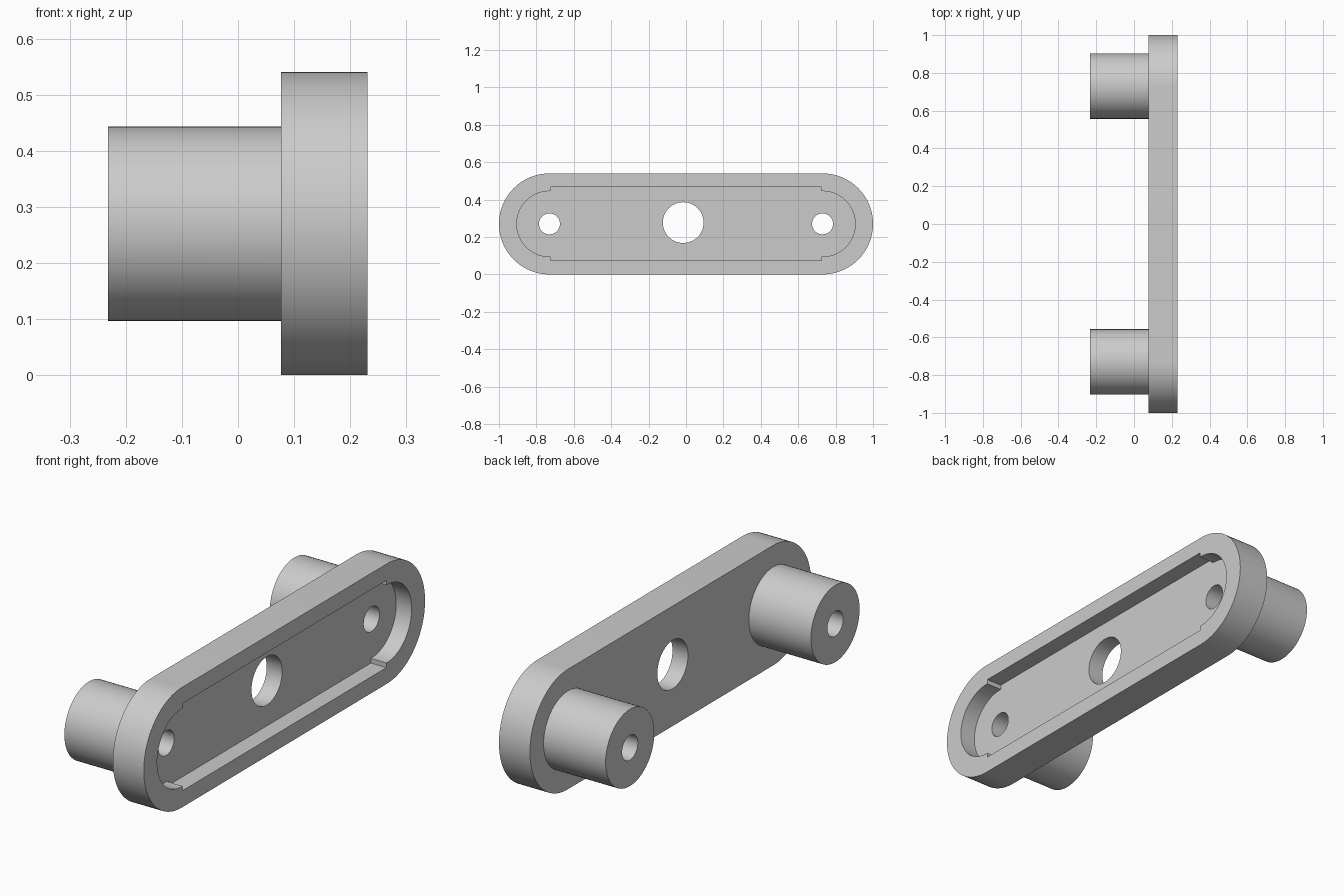
import bpy, bmesh, math

if "Cube" in bpy.data.objects:
    bpy.data.objects.remove(bpy.data.objects["Cube"])

CZ = 0.27          # height of the long axis
END_Y = 0.73       # distance of the end centres from the middle
X_BACK, X_FLOOR, X_FRONT, X_BOSS = 0.077, 0.154, 0.231, -0.232

grey = bpy.data.materials.new("plain grey")
grey.diffuse_color = (0.6, 0.6, 0.6, 1)
grey.use_nodes = True
grey.node_tree.nodes["Principled BSDF"].inputs["Base Color"].default_value = grey.diffuse_color


def arc(cy, cz, r, a0, a1, n):
    """Points on an arc in the y-z plane, angles in degrees."""
    return [(cy + r * math.cos(math.radians(a0 + (a1 - a0) * i / n)),
             cz + r * math.sin(math.radians(a0 + (a1 - a0) * i / n)))
            for i in range(n + 1)]


def circle(cy, cz, r, n=72):
    return arc(cy, cz, r, 0, 360, n)[:-1]


def prism(name, profile, x0, x1):
    """Solid made by extruding a y-z profile along x."""
    bm = bmesh.new()
    face = bm.faces.new([bm.verts.new((x0, y, z)) for y, z in profile])
    ext = bmesh.ops.extrude_face_region(bm, geom=[face])
    bmesh.ops.translate(bm, vec=(x1 - x0, 0, 0),
                        verts=[v for v in ext["geom"] if isinstance(v, bmesh.types.BMVert)])
    bmesh.ops.recalc_face_normals(bm, faces=bm.faces)
    me = bpy.data.meshes.new(name)
    bm.to_mesh(me)
    bm.free()
    ob = bpy.data.objects.new(name, me)
    bpy.context.collection.objects.link(ob)
    me.materials.append(grey)
    return ob


def combine(body, tool, op):
    """Apply a boolean, then remove the helper."""
    mod = body.modifiers.new(op, "BOOLEAN")
    mod.operation, mod.solver, mod.object = op, "EXACT", tool
    bpy.context.view_layer.objects.active = body
    bpy.ops.object.modifier_apply(modifier=mod.name)
    bpy.data.objects.remove(tool)


# Rounded plate
body = prism("mounting_plate",
             arc(END_Y, CZ, 0.27, -90, 90, 48) + arc(-END_Y, CZ, 0.27, 90, 270, 48),
             X_BACK, X_FRONT)

# Two round posts on the back
for s in (-1, 1):
    combine(body, prism("post", circle(s * END_Y, CZ, 0.173), X_BOSS, X_BACK + 0.03), "UNION")

# Pocket in the front, with a small step before each rounded end
h, sy = 0.196, 0.725
pocket = ([(-sy, CZ - h), (sy, CZ - h)] + arc(END_Y, CZ, 0.175, -90, 90, 48)
          + [(sy, CZ + 0.175), (sy, CZ + h), (-sy, CZ + h), (-sy, CZ + 0.175)]
          + arc(-END_Y, CZ, 0.175, 90, 270, 48) + [(-sy, CZ - 0.175)])
pocket.insert(2, (sy, CZ - 0.175))
combine(body, prism("pocket_cutter", pocket, X_FLOOR, X_FRONT + 0.1), "DIFFERENCE")

# Centre hole and the bores through the posts
for y, z, r in ((-0.015, 0.277, 0.109), (END_Y, CZ, 0.056), (-END_Y, CZ, 0.056)):
    combine(body, prism("hole_cutter", circle(y, z, r), -0.5, 0.5), "DIFFERENCE")

# Smooth round walls, sharp rims
bpy.ops.object.select_all(action="DESELECT")
body.select_set(True)
bpy.context.view_layer.objects.active = body
bpy.ops.object.shade_smooth_by_angle(angle=math.radians(30))
